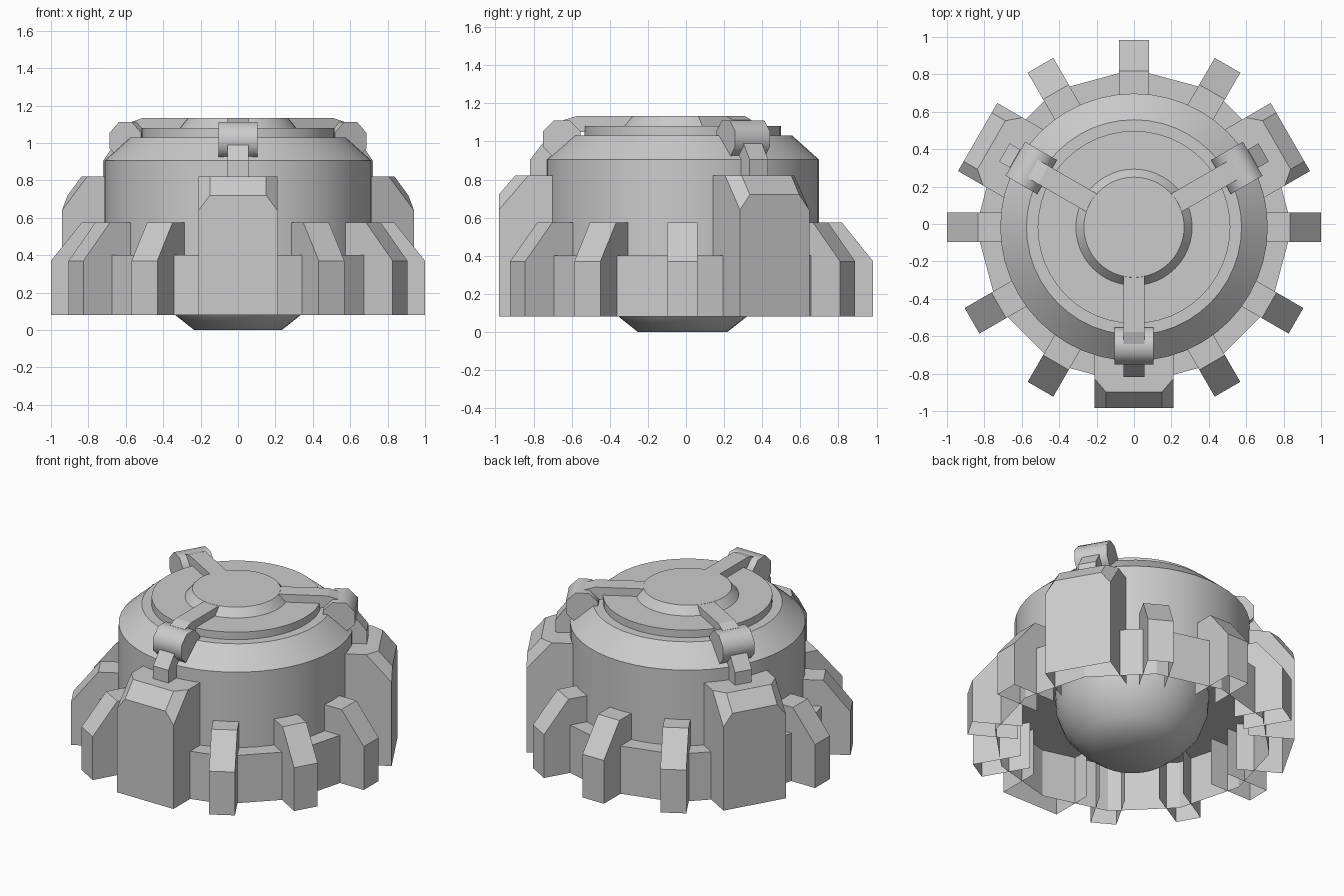
import bpy, bmesh, math
from mathutils import Matrix, Vector

if "Cube" in bpy.data.objects:
    bpy.data.objects.remove(bpy.data.objects["Cube"])

SHIFT = Matrix.Translation((0, -0.0175, 0))   # centres the bounding box in y


def finish(name, bm, angle=None):
    """Turn a bmesh into an object, optionally smooth."""
    bm.normal_update()
    bm.transform(SHIFT)
    me = bpy.data.meshes.new(name)
    bm.to_mesh(me)
    bm.free()
    ob = bpy.data.objects.new(name, me)
    bpy.context.collection.objects.link(ob)
    if angle:
        bpy.ops.object.select_all(action='DESELECT')
        bpy.context.view_layer.objects.active = ob
        ob.select_set(True)
        bpy.ops.object.shade_smooth_by_angle(angle=math.radians(angle))
    return ob


def lathe(name, profile, sides, angle=None):
    """Revolve (radius, z) points around z."""
    bm = bmesh.new()
    vs = [bm.verts.new((r, 0, z)) for r, z in profile]
    es = [bm.edges.new(p) for p in zip(vs, vs[1:])]
    bmesh.ops.spin(bm, geom=vs + es, cent=(0, 0, 0), axis=(0, 0, 1),
                   angle=math.tau, steps=sides, use_merge=True)
    bmesh.ops.remove_doubles(bm, verts=bm.verts, dist=1e-5)
    bmesh.ops.recalc_face_normals(bm, faces=bm.faces)
    return finish(name, bm, angle)


def radial_prism(name, profile, width, degrees, skip=(), angle=None):
    """Closed (radius, z) profile given a width, then turned about z.
    Profile sides listed in skip are left open."""
    bm = bmesh.new()
    a, b = ([bm.verts.new((r, s * width / 2, z)) for r, z in profile] for s in (-1, 1))
    bm.faces.new(a)
    bm.faces.new(b[::-1])
    n = len(profile)
    for i in range(n):
        if i not in skip:
            j = (i + 1) % n
            bm.faces.new((a[j], a[i], b[i], b[j]))
    bmesh.ops.recalc_face_normals(bm, faces=bm.faces)
    bm.transform(Matrix.Rotation(math.radians(degrees), 4, 'Z'))
    return finish(name, bm, angle)


def block(name, degrees):
    """Large buttress with two cut corners, open below and behind."""
    bm = bmesh.new()
    half = [(.965, .21, .08), (.965, .21, .64), (.965, .15, .72),
            (.88, .15, .82), (.81, .21, .82), (.68, .21, .82), (.68, .21, .08)]
    p = [bm.verts.new(c) for c in half]
    q = [bm.verts.new((x, -y, z)) for x, y, z in half]
    for s in (p, q):
        bm.faces.new((s[0], s[1], s[4], s[5], s[6]))
        bm.faces.new((s[1], s[2], s[3], s[4]))
    bm.faces.new(p[:3] + q[2::-1])
    bm.faces.new((p[2], p[3], q[3], q[2]))
    bm.faces.new(p[3:6] + q[5:2:-1])
    bmesh.ops.recalc_face_normals(bm, faces=bm.faces)
    bm.transform(Matrix.Rotation(math.radians(degrees), 4, 'Z'))
    return finish(name, bm)


# Main drum with chamfered shoulder, raised disc and hub
lathe("drum", [(0, .4), (.715, .4), (.715, .905), (.575, 1.03), (0, 1.03)], 48, 30)
lathe("top_disc", [(.515, 1.025), (.515, 1.08), (0, 1.08)], 48, 30)
lathe("hub", [(.315, 1.075), (.268, 1.133), (0, 1.133)], 48, 30)

# Twelve-sided skirt, open underneath
lathe("skirt", [(.845, .08), (.845, .4), (.70, .4)], 12)

# Rounded belly hanging in the cavity
lathe("belly", [(0, 0), (.235, 0), (.33, .075), (.415, .17), (.46, .29), (.47, .41)], 32, 60)

# Clamp barrel section
barrel = [(.635 + .106 * math.cos(math.radians(22.5 + 45 * k)),
           1.013 + .106 * math.sin(math.radians(22.5 + 45 * k))) for k in range(8)]

for i in range(12):
    deg = 30 * i
    if i % 4 != 1:
        # Small fins, open below and behind
        radial_prism(f"fin_{i}", [(1, .08), (1, .37), (.835, .575), (.69, .575), (.69, .08)],
                     .158, deg, skip=(3, 4))
        continue
    # Buttress, latch, clamp and arm on each third
    block(f"buttress_{i}", deg)
    radial_prism(f"latch_{i}", [(.80, .82), (.80, .905), (.735, .99), (.64, .99), (.64, .82)],
                 .112, deg)
    radial_prism(f"clamp_{i}", barrel, .21, deg, angle=50)
    radial_prism(f"arm_{i}", [(.2, 1.05), (.2, 1.132), (.56, 1.132), (.625, 1.112), (.625, 1.05)],
                 .112, deg)
